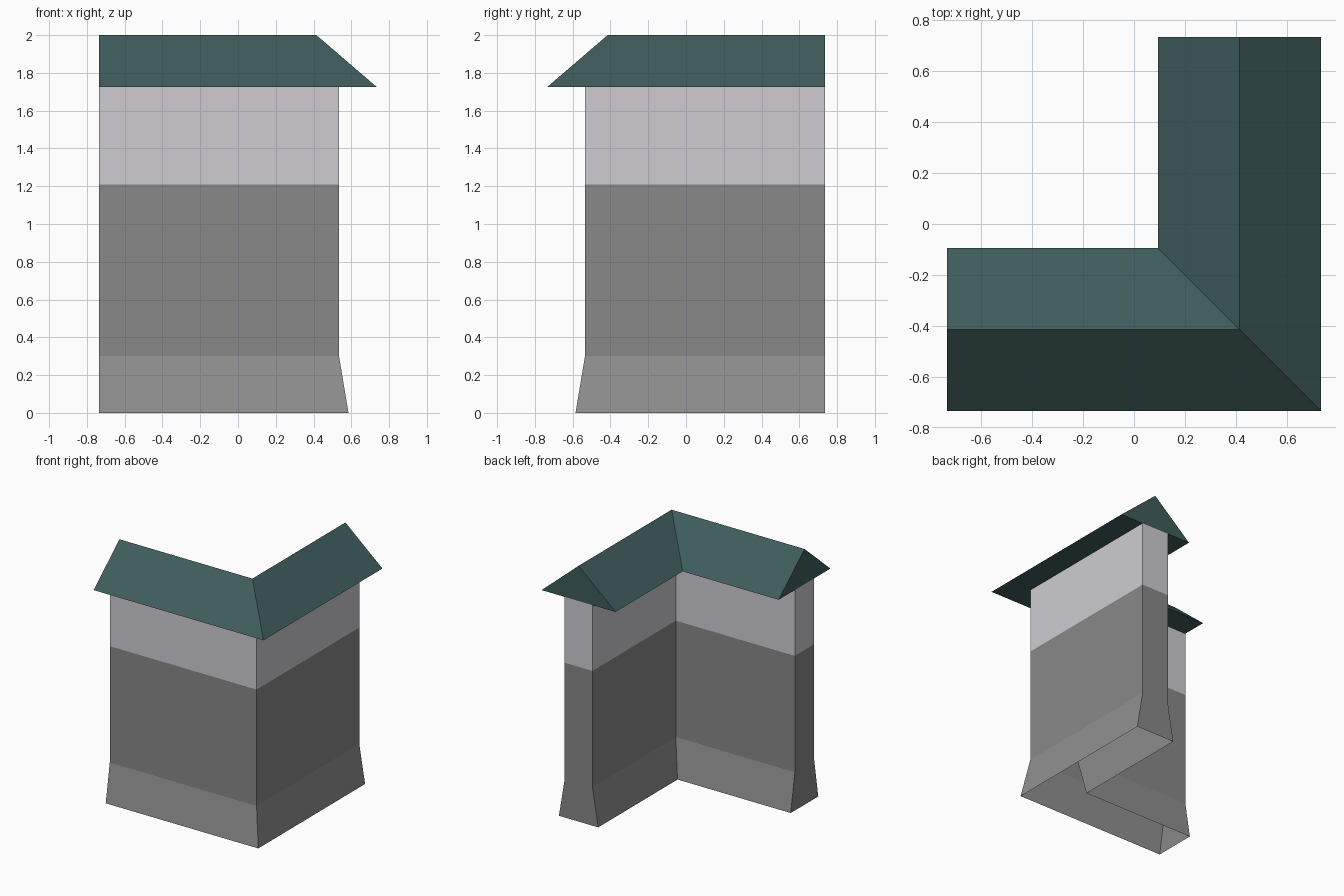
import bpy
import bmesh

cube = bpy.data.objects.get("Cube")
if cube:
    bpy.data.objects.remove(cube, do_unlink=True)

END = 0.735      # where both arms of the corner stop
CENTRE = 0.415   # distance of the arm centre lines from the origin


def material(name, colour):
    mat = bpy.data.materials.new(name)
    mat.use_nodes = True
    mat.diffuse_color = (*colour, 1)
    mat.node_tree.nodes["Principled BSDF"].inputs["Base Color"].default_value = (*colour, 1)
    return mat


stone = material("stone grey", (0.25, 0.25, 0.25))
footing = material("footing grey", (0.28, 0.28, 0.28))
plaster = material("pale plaster", (0.62, 0.605, 0.65))
tile = material("dark green tile", (0.05, 0.108, 0.108))


def corner_outline(half):
    """Plan of the mitred corner, counterclockwise, for a given half width."""
    outer, inner = CENTRE + half, CENTRE - half
    return [(-END, -outer), (outer, -outer), (outer, END),
            (inner, END), (inner, -inner), (-END, -inner)]


def corner_part(name, low, high, side_mat, end_mat=None, floor=False):
    """Loft between two (half width, height) levels of the corner plan."""
    bm = bmesh.new()
    bottom, top = [[bm.verts.new((x, y, z)) for x, y in corner_outline(half)]
                   for half, z in (low, high)]
    count = len(bottom)
    for i in range(count):
        j = (i + 1) % count
        face = bm.faces.new((bottom[i], bottom[j], top[j], top[i]))
        # The two arm ends may have their own colour
        face.material_index = 1 if end_mat and i in (2, 5) else 0
    if floor:
        bm.faces.new(bottom[::-1])
    bmesh.ops.remove_doubles(bm, verts=bm.verts[:], dist=0.0001)
    mesh = bpy.data.meshes.new(name)
    bm.to_mesh(mesh)
    bm.free()
    mesh.materials.append(side_mat)
    if end_mat:
        mesh.materials.append(end_mat)
    obj = bpy.data.objects.new(name, mesh)
    bpy.context.collection.objects.link(obj)
    return obj


# Flared foot, open underneath
corner_part("flared_footing", (0.17, 0), (0.12, 0.3), footing, stone)
# Straight wall with a pale upper band
corner_part("stone_wall", (0.12, 0.3), (0.12, 1.21), stone)
corner_part("plaster_band", (0.12, 1.21), (0.12, 1.725), plaster)
# Gabled roof with a mitred ridge and closed underside
corner_part("roof", (0.32, 1.725), (0, 2), tile, floor=True)
